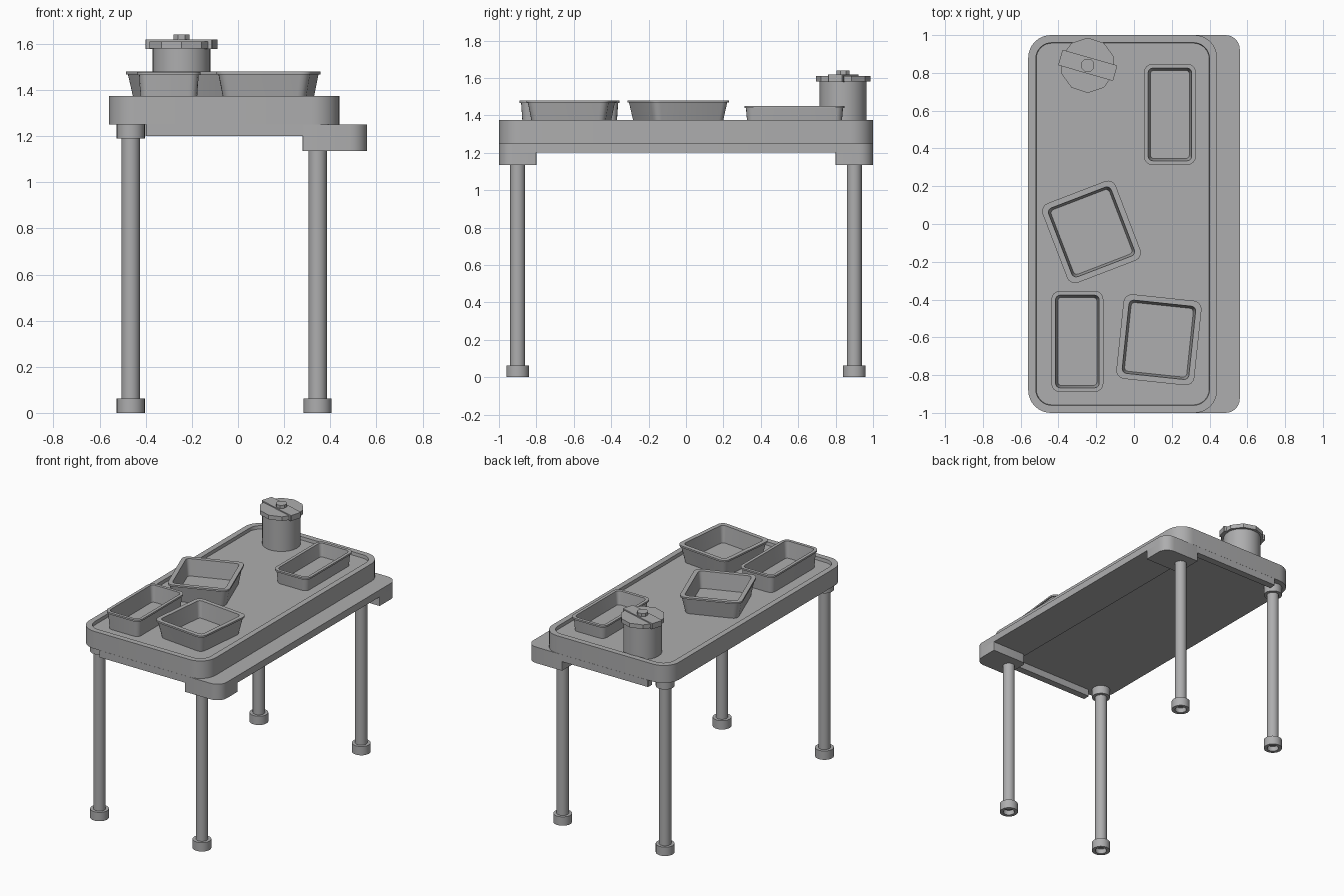
import bpy, bmesh, math
from mathutils import Matrix

if "Cube" in bpy.data.objects:
    bpy.data.objects.remove(bpy.data.objects["Cube"])

grey = bpy.data.materials.new("mid_grey")
grey.diffuse_color = (0.42, 0.42, 0.425, 1)
grey.use_nodes = True
grey.node_tree.nodes["Principled BSDF"].inputs["Base Color"].default_value = grey.diffuse_color


def finish(name, bm, loc, rot=0, smooth=True):
    bmesh.ops.remove_doubles(bm, verts=bm.verts, dist=1e-5)
    bmesh.ops.recalc_face_normals(bm, faces=bm.faces)
    bm.transform(Matrix.Translation(loc) @ Matrix.Rotation(math.radians(rot), 4, 'Z'))
    me = bpy.data.meshes.new(name)
    bm.to_mesh(me)
    bm.free()
    me.materials.append(grey)
    ob = bpy.data.objects.new(name, me)
    bpy.context.collection.objects.link(ob)
    if smooth:
        bpy.ops.object.select_all(action='DESELECT')
        ob.select_set(True)
        bpy.context.view_layer.objects.active = ob
        bpy.ops.object.shade_smooth_by_angle(angle=math.radians(35))
    return ob


def skin(bm, rings):
    # join equal-length rings, close both ends
    vs = [[bm.verts.new(p) for p in ring] for ring in rings]
    for a, b in zip(vs, vs[1:]):
        n = len(a)
        for i in range(n):
            bm.faces.new((a[i], a[(i + 1) % n], b[(i + 1) % n], b[i]))
    bm.faces.new(vs[0][::-1])
    bm.faces.new(vs[-1])


def rounded(w, d, z, radii, seg=6):
    pts = []
    for k, (sx, sy) in enumerate(((1, 1), (-1, 1), (-1, -1), (1, -1))):
        r = radii[k]
        for i in range(seg + 1):
            a = math.pi / 2 * (k + i / seg)
            pts.append((sx * (w / 2 - r) + r * math.cos(a),
                        sy * (d / 2 - r) + r * math.sin(a), z))
    return pts


def loft(name, sections, loc, rot=0, seg=6):
    bm = bmesh.new()
    skin(bm, [rounded(w, d, z, r if isinstance(r, tuple) else (r,) * 4, seg)
              for w, d, z, r in sections])
    return finish(name, bm, loc, rot)


def lathe(name, profile, loc, n=24, rot=0, smooth=True):
    bm = bmesh.new()
    skin(bm, [[(r * math.cos(2 * math.pi * i / n), r * math.sin(2 * math.pi * i / n), z)
               for i in range(n)] for r, z in profile])
    return finish(name, bm, loc, rot, smooth)


# table top tray with raised rim
loft("tray_top", [(1.0, 2.0, 1.25, .12), (1.0, 2.0, 1.375, .12),
                  (.92, 1.92, 1.375, .085), (.915, 1.915, 1.352, .083)], (-.06, 0, 0), seg=8)

# open frame below the tray: one wide side rail and two thin end rails
s = .004
radii = (.075, s, s, .075)
loft("side_rail", [(.28, 2.0, 1.2, radii), (.28, 2.0, 1.2495, radii)], (.42, 0, 0))
for side, label in ((-1, "front"), (1, "back")):
    loft(label + "_end_rail", [(.69, .05, 1.2, s), (.69, .05, 1.2495, s)],
         (-.055, side * .975, 0), seg=1)

    # corner blocks, legs with hollow feet, leg caps
    radii2 = (.075, s, .03, s) if side > 0 else (s, .03, s, .075)
    loft(label + "_corner_block", [(.28, .2, 1.135, radii2), (.28, .2, 1.201, radii2)],
         (.42, side * .9, 0))
    for x, lr in ((-.465, "left"), (.345, "right")):
        lathe(f"{label}_{lr}_leg",
              [(.038, .035), (.038, 0), (.061, 0), (.061, .063), (.04, .063), (.04, 1.22)],
              (x, side * .9, 0))
    lathe(label + "_leg_cap", [(.061, 1.19), (.061, 1.25)], (-.465, side * .9, 0))


# food pans: tapered walls, narrow rim; "slope" is the inward lean, "rim" its width
def pan(name, w, d, base, h, slope, rim, loc, rot=0):
    def sec(inset, z, r):
        return (w - 2 * inset, d - 2 * inset, z, r)
    loft(name, [sec(slope, base, .035), sec(.008, h - .012, .04), sec(0, h - .012, .045),
                sec(0, h, .045), sec(rim, h, .025), sec(rim + .012, base + .012, .02)],
         loc, rot, seg=4)


pan("back_long_pan", .275, .535, 1.345, 1.45, .016, .022, (.19, .58, 0))
pan("front_long_pan", .275, .535, 1.35, 1.478, .016, .022, (-.30, -.622, 0))
pan("middle_square_pan", .415, .45, 1.35, 1.48, .03, .03, (-.225, -.042, 0), 21)
pan("front_square_pan", .415, .45, 1.35, 1.48, .03, .03, (.132, -.613, 0), -6)

# pot with faceted lid, strap and knob
P = (-.245, .84, 0)
lathe("pot_body", [(.125, 1.35), (.125, 1.582)], P)
lathe("pot_lid", [(.146, 1.58), (.146, 1.61)], P, 10, 18, False)
loft("lid_strap", [(.302, .085, 1.578, .004), (.302, .085, 1.618, .004)], P, -16, seg=1)
lathe("lid_knob", [(.037, 1.61), (.037, 1.64)], P, 8, 22.5, False)
